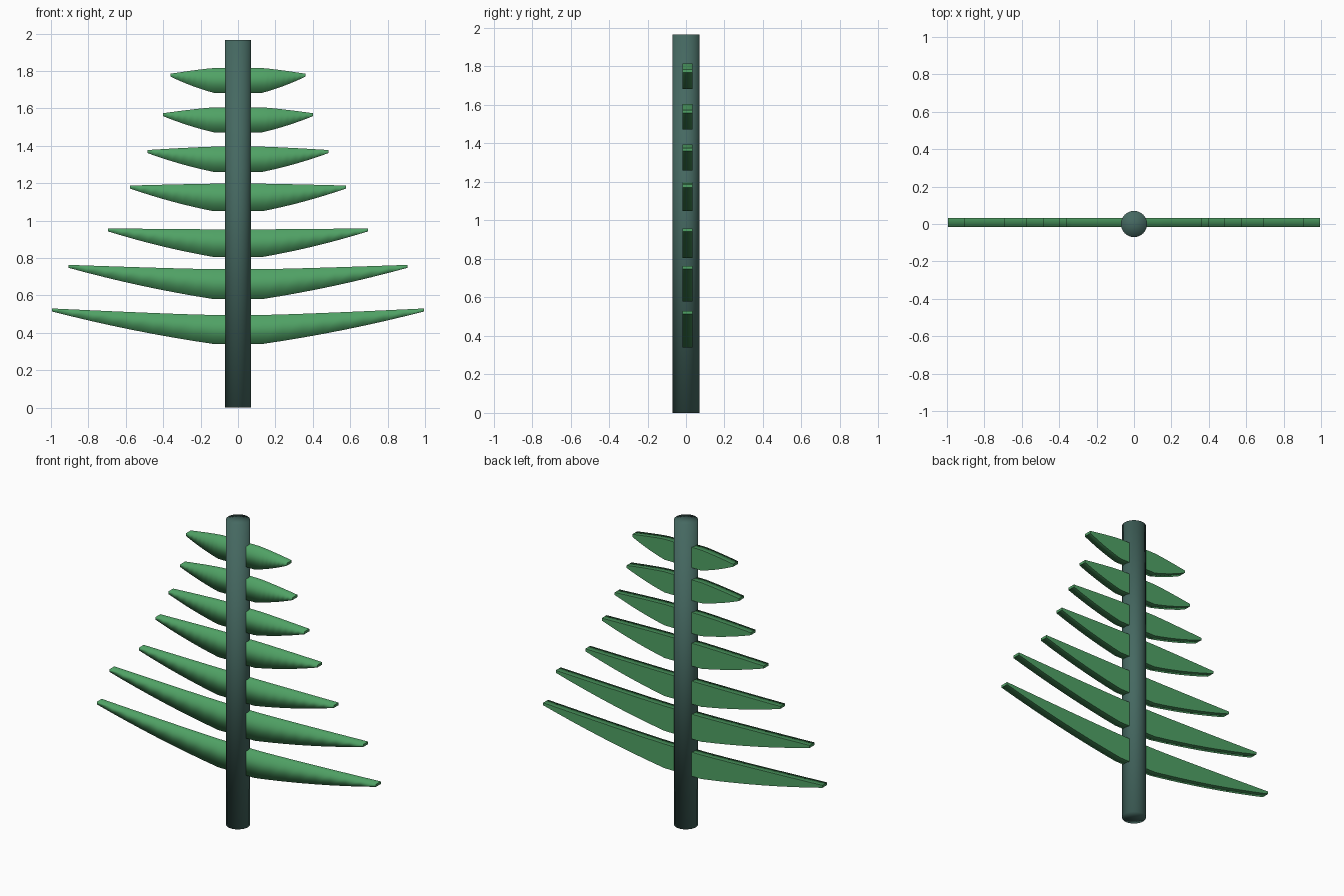
import bpy, bmesh

if "Cube" in bpy.data.objects:
    bpy.data.objects.remove(bpy.data.objects["Cube"])

def material(name, rgb):
    m = bpy.data.materials.new(name)
    m.diffuse_color = (*rgb, 1)
    m.use_nodes = True
    m.node_tree.nodes["Principled BSDF"].inputs["Base Color"].default_value = m.diffuse_color
    return m

def finish(bm, name, mat):
    bmesh.ops.recalc_face_normals(bm, faces=bm.faces)
    for f in bm.faces:
        f.smooth = True
    me = bpy.data.meshes.new(name)
    bm.to_mesh(me)
    bm.free()
    me.materials.append(mat)
    ob = bpy.data.objects.new(name, me)
    bpy.context.collection.objects.link(ob)
    return ob

green = material("needle_green", (0.08, 0.36, 0.13))
bark = material("trunk_green", (0.06, 0.14, 0.12))

# Trunk: plain round pole with fan caps
bm = bmesh.new()
bmesh.ops.create_cone(bm, cap_ends=True, cap_tris=True, segments=32,
                      radius1=0.07, radius2=0.07, depth=1.965)
bmesh.ops.translate(bm, verts=bm.verts, vec=(0, 0, 0.9825))
finish(bm, "trunk", bark)

# Branch tiers: half width, tip height, top at trunk, bottom at trunk
TIERS = [
    (0.995, 0.53, 0.495, 0.34),
    (0.905, 0.763, 0.74, 0.58),
    (0.695, 0.958, 0.953, 0.805),
    (0.577, 1.187, 1.197, 1.05),
    (0.485, 1.377, 1.395, 1.26),
    (0.40, 1.574, 1.605, 1.472),
    (0.36, 1.785, 1.815, 1.683),
]
Y_FRONT, Y_BACK = -0.017, 0.033
STEPS = 8

def branch(name, w, tip, top, bottom):
    """Slab whose bottom bows up to a thin blunt tip at each end."""
    flat = 0.13
    stations = [(0.0, top, bottom)]
    for i in range(STEPS + 1):
        t = i / STEPS
        x = flat + (w - flat) * t
        z_top = top + (tip - top) * t ** 1.2
        z_bot = bottom + (tip - 0.016 - bottom) * (0.72 * t + 0.28 * t * t)
        stations.append((x, z_top, z_bot))
    rows = [(-x, a, b) for x, a, b in reversed(stations[1:])] + stations
    bm = bmesh.new()
    rings = [[bm.verts.new(p) for p in ((x, Y_FRONT, b), (x, Y_FRONT, a),
                                       (x, Y_BACK, a), (x, Y_BACK, b))]
             for x, a, b in rows]
    for r, s in zip(rings, rings[1:]):
        for k in range(4):
            n = (k + 1) % 4
            bm.faces.new((r[k], r[n], s[n], s[k]))
    bm.faces.new(rings[0])
    bm.faces.new(rings[-1])
    # Crisp back and tip edges, soft front edges
    for e in bm.edges:
        lengthwise = abs(e.verts[0].co.x - e.verts[1].co.x) > 1e-5
        on_back = all(v.co.y > 0 for v in e.verts)
        at_tip = all(abs(v.co.x) > w - 1e-4 for v in e.verts)
        e.smooth = not ((lengthwise and on_back) or at_tip)
    finish(bm, name, green)

for i, tier in enumerate(TIERS, 1):
    branch(f"branch_tier_{i}", *tier)
